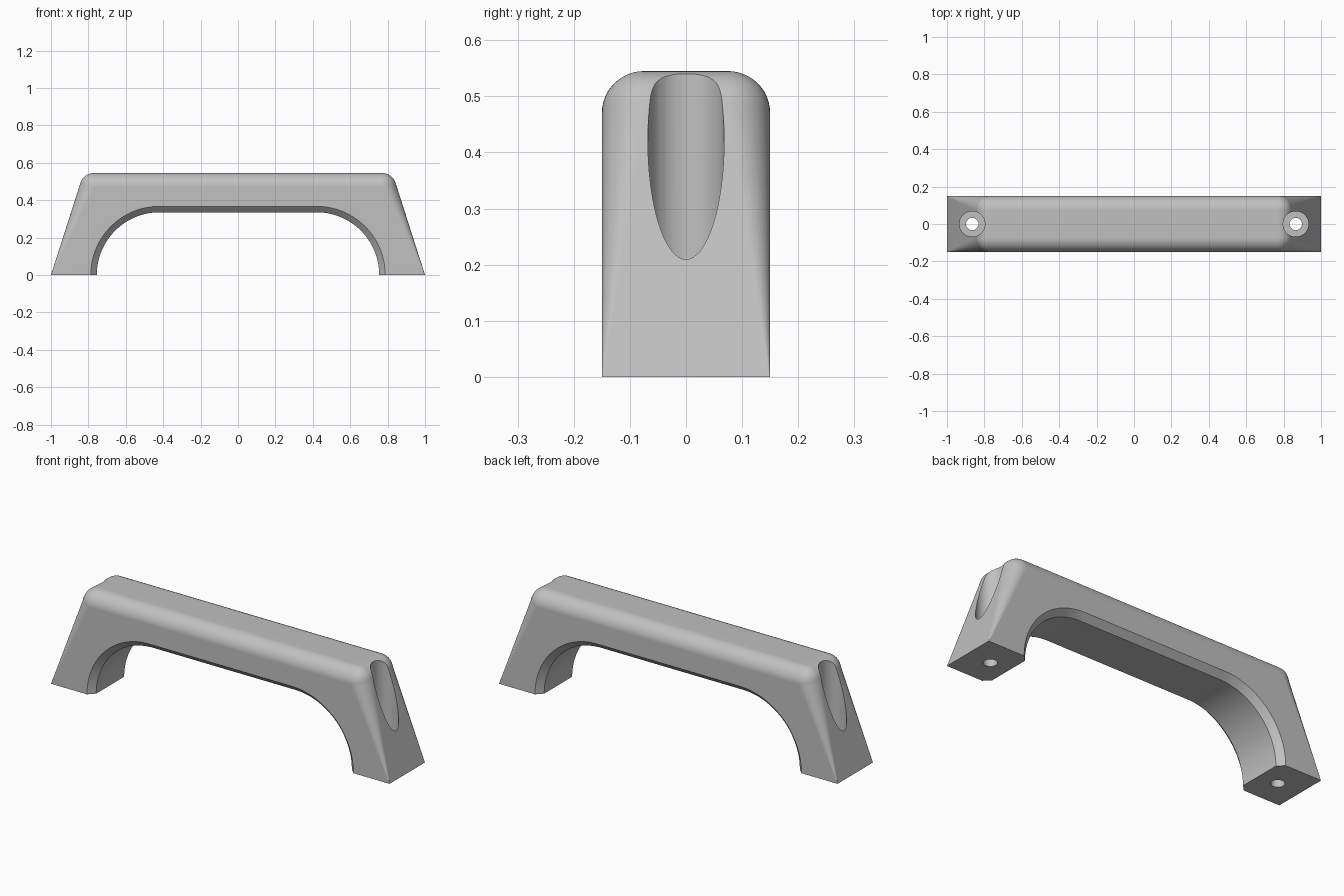
import bpy
import bmesh
from math import sin, cos, pi, sqrt

if "Cube" in bpy.data.objects:
    bpy.data.objects.remove(bpy.data.objects["Cube"])

TOP, HALF_Y, R = 0.545, 0.15, 0.075   # height, half width, edge fillet radius
SLOPE = 0.32                          # inward lean of the end faces
FLAT_X, FLAT_Y = 0.771, HALF_Y - R    # extent of the flat top
HOLE_X = 0.865

grey = bpy.data.materials.new("light_grey")
grey.use_nodes = True
colour = (0.53, 0.53, 0.53, 1)
grey.diffuse_color = colour
grey.node_tree.nodes["Principled BSDF"].inputs["Base Color"].default_value = colour


def loft(name, sections):
    """Skin closed rings of points and cap both ends."""
    bm = bmesh.new()
    rings = [[bm.verts.new(p) for p in s] for s in sections]
    for a, b in zip(rings, rings[1:]):
        for i in range(len(a)):
            j = (i + 1) % len(a)
            bm.faces.new((a[i], a[j], b[j], b[i]))
    bm.faces.new(rings[0])
    bm.faces.new(rings[-1])
    bmesh.ops.remove_doubles(bm, verts=bm.verts, dist=0.0001)
    bmesh.ops.recalc_face_normals(bm, faces=bm.faces)
    mesh = bpy.data.meshes.new(name)
    bm.to_mesh(mesh)
    bm.free()
    mesh.materials.append(grey)
    obj = bpy.data.objects.new(name, mesh)
    bpy.context.collection.objects.link(obj)
    return obj


def rounded_section(z, x, y, rx, ry, steps=10):
    """Horizontal rectangle with elliptical corners."""
    pts = []
    for k, (sx, sy) in enumerate(((1, 1), (-1, 1), (-1, -1), (1, -1))):
        for i in range(steps + 1):
            a = (k + i / steps) * pi / 2
            pts.append((sx * (x - rx) + rx * cos(a), sy * (y - ry) + ry * sin(a), z))
    return pts


# Body: leaning ends, corner fillets that fade out towards the feet
sections = [rounded_section(0, 1, HALF_Y, 0.002, 0.002)]
for i in range(13):
    t = i / 12 * pi / 2
    z = TOP - R + R * sin(t)
    x = 1 - SLOPE * z
    if z > 0.493:
        x = min(x, FLAT_X + sqrt(max(0, R * R - (z - TOP + R) ** 2)))
    sections.append(rounded_section(z, x, FLAT_Y + R * cos(t), x - FLAT_X, R * cos(t)))
handle = loft("grip_handle", sections)


# Arched opening, flared at both faces to leave a chamfer
def arch(y, radius, steps=32):
    pts = [(0.42 + radius * cos(i / steps * pi / 2), y, radius * sin(i / steps * pi / 2))
           for i in range(steps + 1)]
    pts += [(-px, y, pz) for px, y, pz in reversed(pts)]
    return [(-pts[0][0], y, -0.1)] + [(pts[0][0], y, -0.1)] + pts


cutters = [loft("arch_cutter", [arch(y, r) for y, r in
           ((-0.2, 0.417), (-0.118, 0.335), (0.118, 0.335), (0.2, 0.417))])]


# Screw holes with wide countersunk pockets above
def cylinder(name, x, radius, z0, z1, n=64):
    return loft(name, [[(x + radius * cos(2 * pi * i / n), radius * sin(2 * pi * i / n), z)
                        for i in range(n)] for z in (z0, z1)])


for side, label in ((1, "left"), (-1, "right")):
    cutters.append(cylinder(label + "_pocket_cutter", side * HOLE_X, 0.068, 0.1, 0.7))
    cutters.append(cylinder(label + "_screw_cutter", side * HOLE_X, 0.033, -0.1, 0.3))

for c in cutters:
    mod = handle.modifiers.new(c.name, 'BOOLEAN')
    mod.operation = 'DIFFERENCE'
    mod.solver = 'EXACT'
    mod.object = c

# Apply the cuts, then smooth the fillets and keep the hard edges
bpy.context.view_layer.update()
cut_mesh = bpy.data.meshes.new_from_object(
    handle.evaluated_get(bpy.context.evaluated_depsgraph_get()))
handle.modifiers.clear()
handle.data = cut_mesh
for c in cutters:
    bpy.data.objects.remove(c)
for o in bpy.context.selected_objects:
    o.select_set(False)
handle.select_set(True)
bpy.context.view_layer.objects.active = handle
bpy.ops.object.shade_smooth_by_angle(angle=pi / 6)
weighted = handle.modifiers.new("weighted_normals", 'WEIGHTED_NORMAL')
weighted.keep_sharp = True
